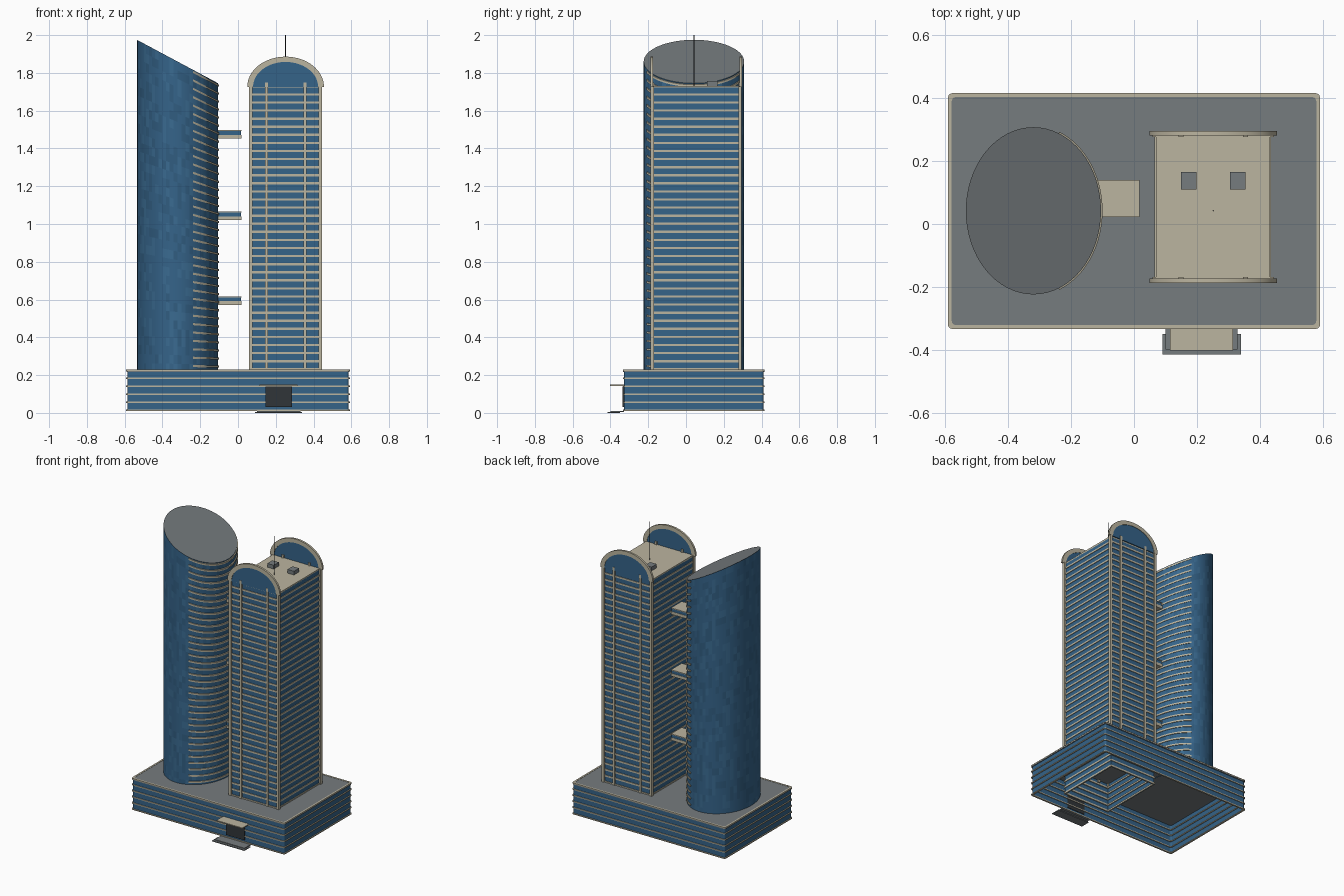
import bpy, bmesh, math, random

if "Cube" in bpy.data.objects:
    bpy.data.objects.remove(bpy.data.objects["Cube"])
random.seed(4)


def material(name, rgb):
    m = bpy.data.materials.new(name)
    m.diffuse_color = (*rgb, 1)
    m.use_nodes = True
    m.node_tree.nodes["Principled BSDF"].inputs["Base Color"].default_value = m.diffuse_color
    return m


GLASS = [material("glass_%d" % i, c) for i, c in enumerate(
    [(.035, .125, .25), (.03, .108, .215), (.042, .145, .28)])]
TRIM = material("trim", (.50, .46, .35))
ROOF = material("roof_grey", (.18, .20, .21))
DARK = material("door_dark", (.03, .035, .04))


def finish(name, bm, mats, smooth=False):
    bmesh.ops.recalc_face_normals(bm, faces=bm.faces)
    me = bpy.data.meshes.new(name)
    bm.to_mesh(me)
    bm.free()
    for m in mats:
        me.materials.append(m)
    ob = bpy.data.objects.new(name, me)
    bpy.context.collection.objects.link(ob)
    if smooth:
        bpy.ops.object.select_all(action='DESELECT')
        bpy.context.view_layer.objects.active = ob
        ob.select_set(True)
        bpy.ops.object.shade_smooth_by_angle(angle=math.radians(30))
    return ob


def loft(bm, loops, closed=False):
    # quads between successive vertex loops
    rows = [[bm.verts.new(p) for p in lp] for lp in loops]
    n = len(rows)
    for i in range(n if closed else n - 1):
        a, b = rows[i], rows[(i + 1) % n]
        for j in range(len(a)):
            k = (j + 1) % len(a)
            bm.faces.new((a[j], a[k], b[k], b[j]))
    return rows


def boxes(name, items, mat):
    # each item: x0, x1, y0, y1, z0, z1
    bm = bmesh.new()
    for x0, x1, y0, y1, z0, z1 in items:
        q = [(x0, y0), (x1, y0), (x1, y1), (x0, y1)]
        lo, hi = loft(bm, [[(*p, z) for p in q] for z in (z0, z1)])
        bm.faces.new(lo)
        bm.faces.new(hi)
    return finish(name, bm, [mat])


def round_rect(x0, x1, y0, y1, r):
    pts = []
    for cx, cy, a0 in ((x1 - r, y1 - r, 0), (x0 + r, y1 - r, 90),
                       (x0 + r, y0 + r, 180), (x1 - r, y0 + r, 270)):
        for k in range(4):
            a = math.radians(a0 + 30 * k)
            pts.append((cx + r * math.cos(a), cy + r * math.sin(a)))
    return pts


def rings(name, rect, r, out, depth, levels, h, mat):
    # hollow horizontal bands around a rectangle
    x0, x1, y0, y1 = rect
    d = out - depth
    o = round_rect(x0 - out, x1 + out, y0 - out, y1 + out, r)
    i = round_rect(x0 - d, x1 + d, y0 - d, y1 + d, r)
    bm = bmesh.new()
    for z in levels:
        loft(bm, [[(*p, z) for p in o], [(*p, z + h) for p in o],
                  [(*p, z + h) for p in i], [(*p, z) for p in i]], True)
    return finish(name, bm, [mat])


# podium: open-bottomed glass walls, trim bands, roof slab
POD = (-.586, .586, -.328, .41)
bm = bmesh.new()
pp = round_rect(*POD, .012)
loft(bm, [[(*p, z) for p in pp] for z in (.01, .218)])
finish("podium_walls", bm, [GLASS[0]])
rings("podium_bands", POD, .014, .006, .012,
      [.01 + .0425 * i for i in range(6)], .007, TRIM)
bm = bmesh.new()
pp = round_rect(-.591, .591, -.333, .415, .014)
lo, hi = loft(bm, [[(*p, z) for p in pp] for z in (.217, .228)])
bm.faces.new(lo)
bm.faces.new(hi)
finish("podium_roof", bm, [ROOF])

# entrance
boxes("entrance_steps", [(.09, .34, -.415, -.35, 0, .006),
                         (.10, .33, -.40, -.328, .004, .011)], ROOF)
boxes("entrance_canopy", [(.115, .315, -.402, -.328, .142, .149)], TRIM)
boxes("entrance_door", [(.145, .285, -.337, -.325, .03, .14)], DARK)

# oval tower with sloped top
CX, CY, AX, AY, Z0 = -.32, .042, .215, .266, .214
N, ROWS = 64, 36


def top(x):
    return 1.745 - (x + .105) * .535


def oval(a, t, off=0):
    x, y = CX + (AX + off) * math.cos(a), CY + (AY + off) * math.sin(a)
    return (x, y, Z0 + t * (top(x) - Z0))


bm = bmesh.new()
rows = loft(bm, [[oval(math.tau * j / N, i / ROWS) for j in range(N)]
                 for i in range(ROWS + 1)])
for f in bm.faces:
    f.material_index = random.choice((0, 0, 0, 1, 2))
for r in (rows[0], rows[-1]):
    bm.faces.new(r).material_index = 3
finish("oval_tower", bm, GLASS + [ROOF], True)

# sloping sun fins on the side facing the other tower
bm = bmesh.new()
for i in range(1, ROWS + 1):
    loops = []
    for j in range(33):
        a = math.radians(-68 + 136 * j / 32)
        t, h = (i - .25) / ROWS, .0055
        inner, outer = oval(a, t, -.002), oval(a, t, .005)
        loops.append([(p[0], p[1], p[2] + s) for p, s in
                      ((inner, -h), (outer, -h), (outer, h), (inner, h))])
    r = loft(bm, loops)
    bm.faces.new(r[0])
    bm.faces.new(r[-1])
finish("sun_fins", bm, [TRIM], True)

# sky bridges
for i, z in enumerate((.572, 1.02, 1.452)):
    boxes("bridge_floor_%d" % i, [(-.13, .018, .022, .14, z, z + .02)], TRIM)
    boxes("bridge_glass_%d" % i, [(-.13, .016, .024, .138, z + .02, z + .04)], GLASS[0])
    boxes("bridge_roof_%d" % i, [(-.13, .018, .022, .14, z + .04, z + .045)], TRIM)

# square tower
SQ = (.07, .432, -.178, .286)
X0, X1, Y0, Y1 = SQ
MX = .252
bm = bmesh.new()
q = [(X0, Y0), (X1, Y0), (X1, Y1), (X0, Y1)]
loft(bm, [[(*p, .01 if i == 0 else .01 + .0428 * i) for p in q] for i in range(41)])
finish("square_tower_walls", bm, [GLASS[0]])
rings("square_tower_bands", SQ, .002, .004, .010,
      [.011 + .0428 * i for i in range(40)], .012, TRIM)
boxes("square_tower_roof", [(X0, X1, Y0, Y1, 1.718, 1.73)], TRIM)
cols = []
for y in (Y0, Y1):
    for dx, w in ((-.102, .008), (.102, .008), (-.184, .009), (.184, .009)):
        zt = 1.75 if abs(dx) < .15 else 1.728
        cols.append((MX + dx - w, MX + dx + w, y - .009, y + .009, .2, zt))
boxes("square_tower_columns", cols, TRIM)


# rounded gables front and back
def half_oval(a, b, y):
    return [(MX + a * math.cos(math.pi * k / 32), y,
             1.726 + b * math.sin(math.pi * k / 32)) for k in range(33)]


for tag, y in (("front", Y0 - .003), ("back", Y1 + .003)):
    bm = bmesh.new()
    o = [half_oval(.203, .16, y + s) for s in (-.007, .007)]
    i = [half_oval(.172, .132, y + s) for s in (-.007, .007)]
    sections = [[o[0][k], o[1][k], i[1][k], i[0][k]] for k in range(33)]
    r = loft(bm, sections)
    bm.faces.new(r[0])
    bm.faces.new(r[-1])
    finish(tag + "_gable_rim", bm, [TRIM], True)
    bm = bmesh.new()
    r = loft(bm, [half_oval(.174, .134, y + s) for s in (-.004, .004)])
    bm.faces.new(r[0])
    bm.faces.new(r[1])
    finish(tag + "_gable_glass", bm, [GLASS[0]])

# roof equipment and mast
boxes("roof_units", [(x, x + .05, .11, .166, 1.729, 1.756) for x in (.149, .305)], ROOF)
bpy.ops.mesh.primitive_cylinder_add(vertices=8, radius=.002, depth=.27,
                                    location=(MX, .042, 1.865))
bpy.context.object.name = "roof_mast"
bpy.context.object.data.materials.append(DARK)
